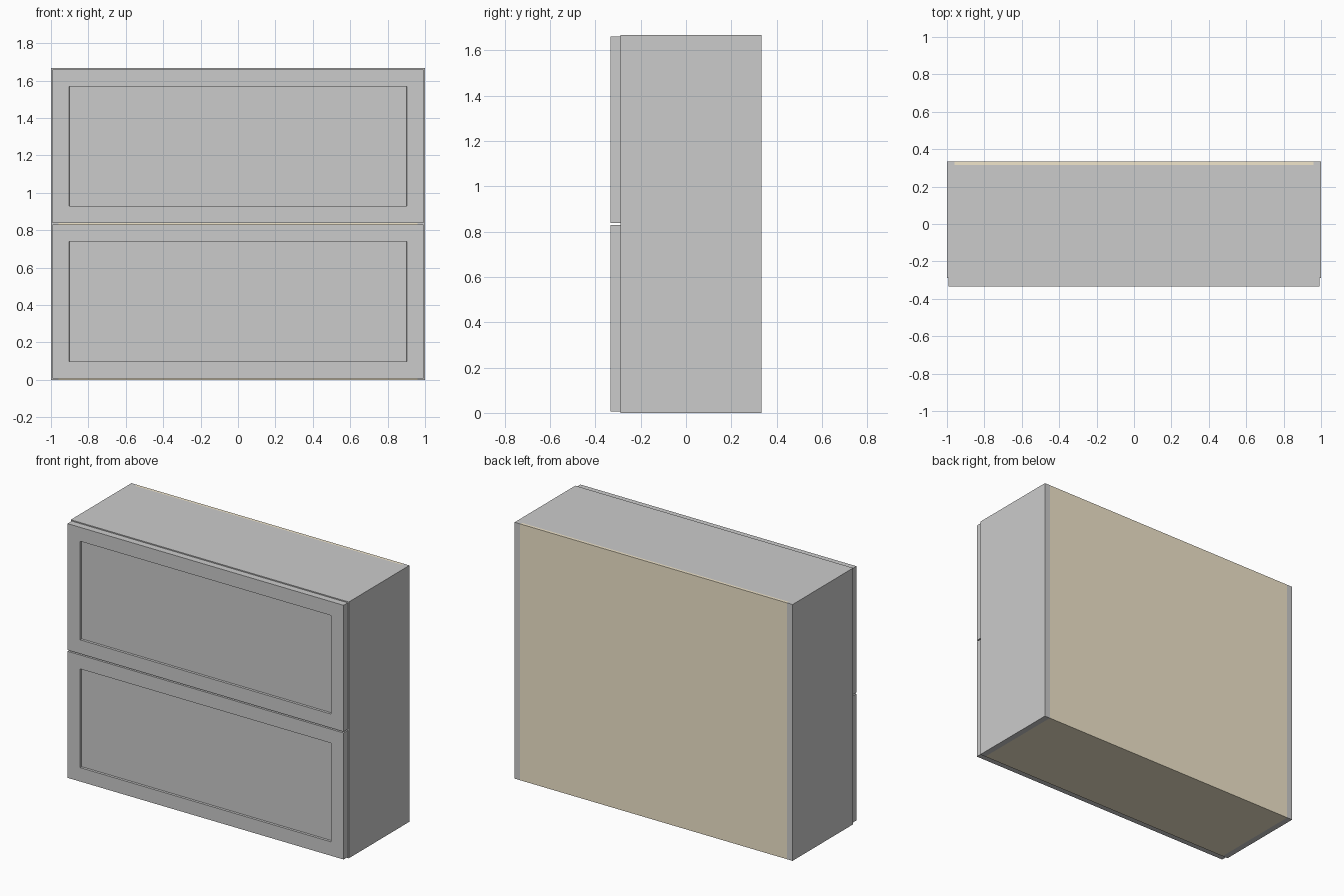
import bpy, bmesh
from mathutils import Vector

if "Cube" in bpy.data.objects:
    bpy.data.objects.remove(bpy.data.objects["Cube"])

# Light wood colour for the inner boards
wood = bpy.data.materials.new("light_wood")
wood.diffuse_color = (0.88, 0.79, 0.6, 1)
wood.use_nodes = True
wood.node_tree.nodes["Principled BSDF"].inputs["Base Color"].default_value = wood.diffuse_color

W, D, H, T = 1.0, 0.333, 1.667, 0.04   # half width, half depth, height, board thickness
FRONT = -0.29                          # front edge of the carcass
BACK = 0.315                           # inner face of the back panel


def board(name, lo, hi, mat=None, recess=None):
    """Box between two corners; recess=(border, depth) sinks a panel in its front."""
    lo, hi = Vector(lo), Vector(hi)
    bm = bmesh.new()
    bmesh.ops.create_cube(bm, size=1)
    for v in bm.verts:
        v.co = (lo + hi) / 2 + v.co * (hi - lo)
    if recess:
        bm.normal_update()
        face = min(bm.faces, key=lambda f: f.calc_center_median().y)
        border, depth = recess
        bmesh.ops.inset_individual(bm, faces=[face], thickness=border)
        inner = bmesh.ops.extrude_discrete_faces(bm, faces=[face])["faces"][0]
        # Walls of the recess are formed by a near-zero second inset
        bmesh.ops.inset_individual(bm, faces=[inner], thickness=0.001)
        for v in inner.verts:
            v.co.y += depth
    bmesh.ops.remove_doubles(bm, verts=bm.verts, dist=0.0001)
    bmesh.ops.recalc_face_normals(bm, faces=bm.faces)
    mesh = bpy.data.meshes.new(name)
    bm.to_mesh(mesh)
    bm.free()
    obj = bpy.data.objects.new(name, mesh)
    bpy.context.collection.objects.link(obj)
    if mat:
        mesh.materials.append(mat)
    return obj


# Side panels
board("left_side", (-W, FRONT, 0), (-W + T, D, H))
board("right_side", (W - T, FRONT, 0), (W, D, H))

# Top, bottom, middle shelf and back, all held between the sides
X = W - T
board("top_panel", (-X, FRONT, H - T), (X, BACK, H))
board("bottom_panel", (-X, FRONT, 0), (X, BACK, T), wood)
board("middle_shelf", (-X, FRONT, 0.813), (X, BACK, 0.853), wood)
board("back_panel", (-X, BACK, 0), (X, D, H), wood)

# Two framed fronts with recessed centre panels
for name, z0, z1 in (("lower_front", 0.007, 0.830), ("upper_front", 0.838, 1.660)):
    board(name, (-0.993, -D, z0), (0.993, FRONT, z1), recess=(0.128, 0.015))
